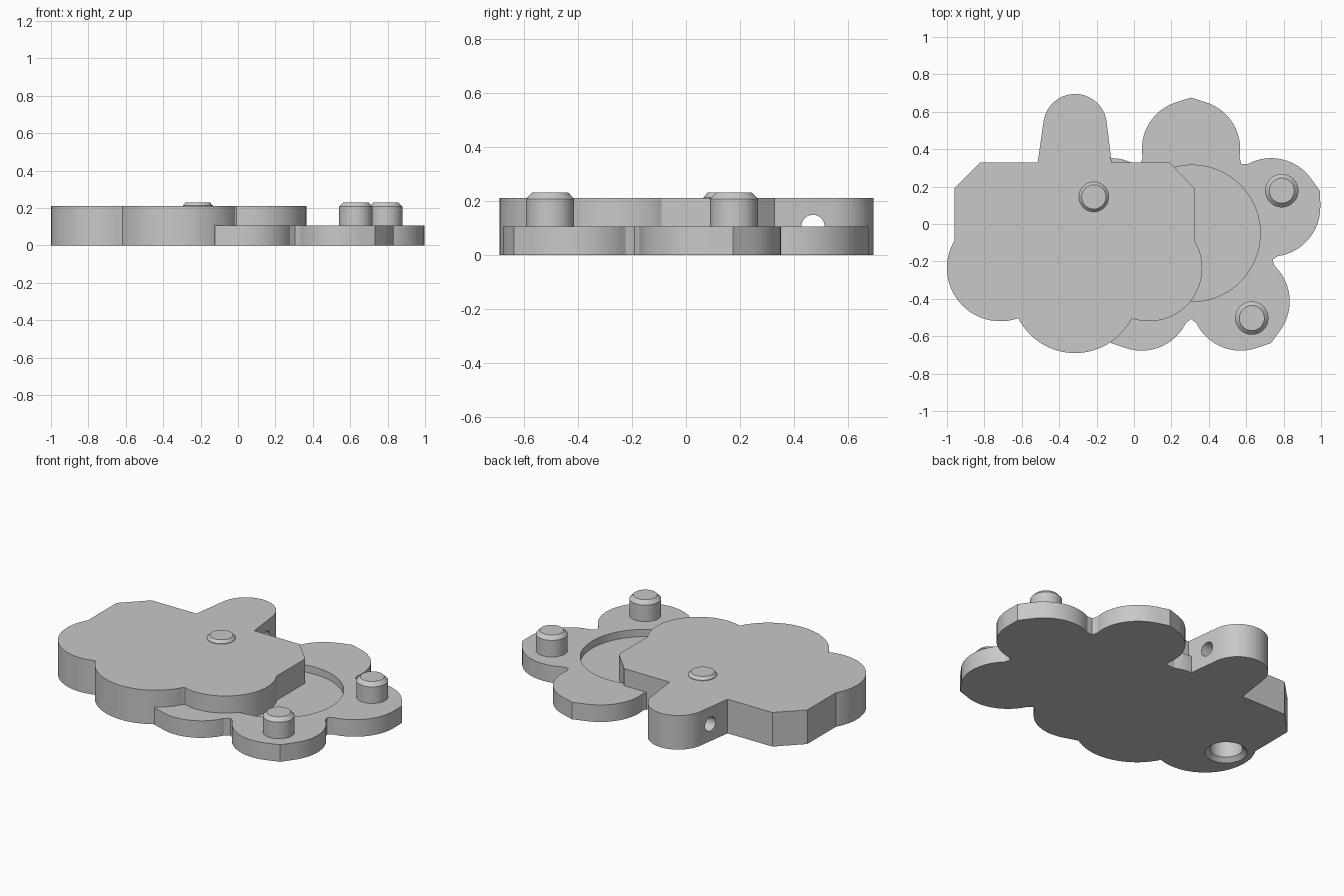
import bpy, bmesh, math
from math import cos, sin, radians

if "Cube" in bpy.data.objects:
    bpy.data.objects.remove(bpy.data.objects["Cube"])

grey = bpy.data.materials.new("plain_grey")
grey.diffuse_color = (0.58, 0.58, 0.58, 1)
grey.use_nodes = True
grey.node_tree.nodes["Principled BSDF"].inputs["Base Color"].default_value = grey.diffuse_color


def arc(cx, cy, r, a0, a1, n=28):
    """Points on an arc, angles in degrees."""
    angles = [radians(a0 + (a1 - a0) * i / n) for i in range(n + 1)]
    return [(cx + r * cos(a), cy + r * sin(a)) for a in angles]


def to_object(bm, name):
    bmesh.ops.recalc_face_normals(bm, faces=bm.faces)
    me = bpy.data.meshes.new(name)
    bm.to_mesh(me)
    bm.free()
    me.materials.append(grey)
    ob = bpy.data.objects.new(name, me)
    bpy.context.collection.objects.link(ob)
    return ob


def plate(name, outline, height):
    """Closed prism standing on the ground."""
    bm = bmesh.new()
    lo = [bm.verts.new((x, y, 0)) for x, y in outline]
    hi = [bm.verts.new((x, y, height)) for x, y in outline]
    bm.faces.new(lo[::-1])
    bm.faces.new(hi)
    for i in range(len(lo)):
        j = (i + 1) % len(lo)
        bm.faces.new((lo[i], lo[j], hi[j], hi[i]))
    return to_object(bm, name)


def turned(name, x, y, profile, n=48):
    """Stack of rings (radius, z), closed at both ends."""
    bm = bmesh.new()
    rings = [[bm.verts.new((px, py, z)) for px, py in arc(x, y, r, 0, 360, n)[:-1]]
             for r, z in profile]
    for lo, hi in zip(rings, rings[1:]):
        for i in range(n):
            j = (i + 1) % n
            bm.faces.new((lo[i], lo[j], hi[j], hi[i]))
    bm.faces.new(rings[0][::-1])
    bm.faces.new(rings[-1])
    return to_object(bm, name)


def combine(target, other, operation):
    """Apply a boolean and remove the second object."""
    mod = target.modifiers.new(operation, 'BOOLEAN')
    mod.operation = operation
    mod.solver = 'EXACT'
    mod.object = other
    bpy.context.view_layer.objects.active = target
    bpy.ops.object.modifier_apply(modifier=mod.name)
    bpy.data.objects.remove(other)


# Cloud-shaped thick plate with a hanging tab
cloud = plate("cloud_plate",
              [(-0.96, 0.19), (-0.96, -0.09)]
              + arc(-0.715, -0.235, 0.285, 150, 289)
              + arc(-0.315, -0.35, 0.34, 207, 332, 36)
              + arc(0.08, -0.235, 0.285, -108, 30)
              + [(0.325, -0.09), (0.325, 0.19), (0.19, 0.33), (-0.12, 0.33)]
              + arc(-0.315, 0.525, 0.17, 8, 172)
              + [(-0.515, 0.33), (-0.82, 0.33)], 0.21)

# Cross hole through the tab
hole = turned("tab_hole_cutter", 0, 0, [(0.043, -0.3), (0.043, 0.3)], 32)
hole.rotation_euler = (0, math.pi / 2, 0)
hole.location = (-0.315, 0.47, 0.105)
bpy.context.view_layer.update()
combine(cloud, hole, 'DIFFERENCE')

# Chamfered socket in the underside
combine(cloud, turned("socket_cutter", -0.845, -0.207,
                      [(0.13, -0.012), (0.092, 0.024), (0.092, 0.13)]), 'DIFFERENCE')

# Five-petal thin plate with pointed tips and filled notches
FX, FY = 0.305, -0.05
outline = []
for k in range(5):
    a = 18 + 72 * k
    ca, sa = cos(radians(a)), sin(radians(a))
    px, py = FX + 0.45 * ca, FY + 0.45 * sa
    outline += arc(px, py, 0.263, a - 100, a - 18, 16)
    outline.append((FX + 0.726 * ca, FY + 0.726 * sa))
    outline += arc(px, py, 0.263, a + 18, a + 100, 16)
    n = radians(a + 36)
    outline.append((FX + 0.458 * cos(n), FY + 0.458 * sin(n)))
flower = plate("flower_plate", outline, 0.105)

# Round recess in the petals
combine(flower, turned("recess_cutter", FX + 0.005, FY, [(0.365, 0.06), (0.365, 0.2)], 72),
        'DIFFERENCE')

# Join the plates and add the chamfered pegs
combine(cloud, flower, 'UNION')
for x, y in [(0.79, 0.178), (0.63, -0.503)]:
    combine(cloud, turned("peg", x, y, [(0.089, 0.03), (0.089, 0.207), (0.067, 0.23)]), 'UNION')
combine(cloud, turned("peg", -0.215, 0.145, [(0.08, 0.16), (0.08, 0.213), (0.065, 0.23)]), 'UNION')

cloud.name = "joined_plates"
bpy.ops.object.select_all(action='DESELECT')
cloud.select_set(True)
bpy.context.view_layer.objects.active = cloud
bpy.ops.object.shade_smooth_by_angle(angle=radians(20))
